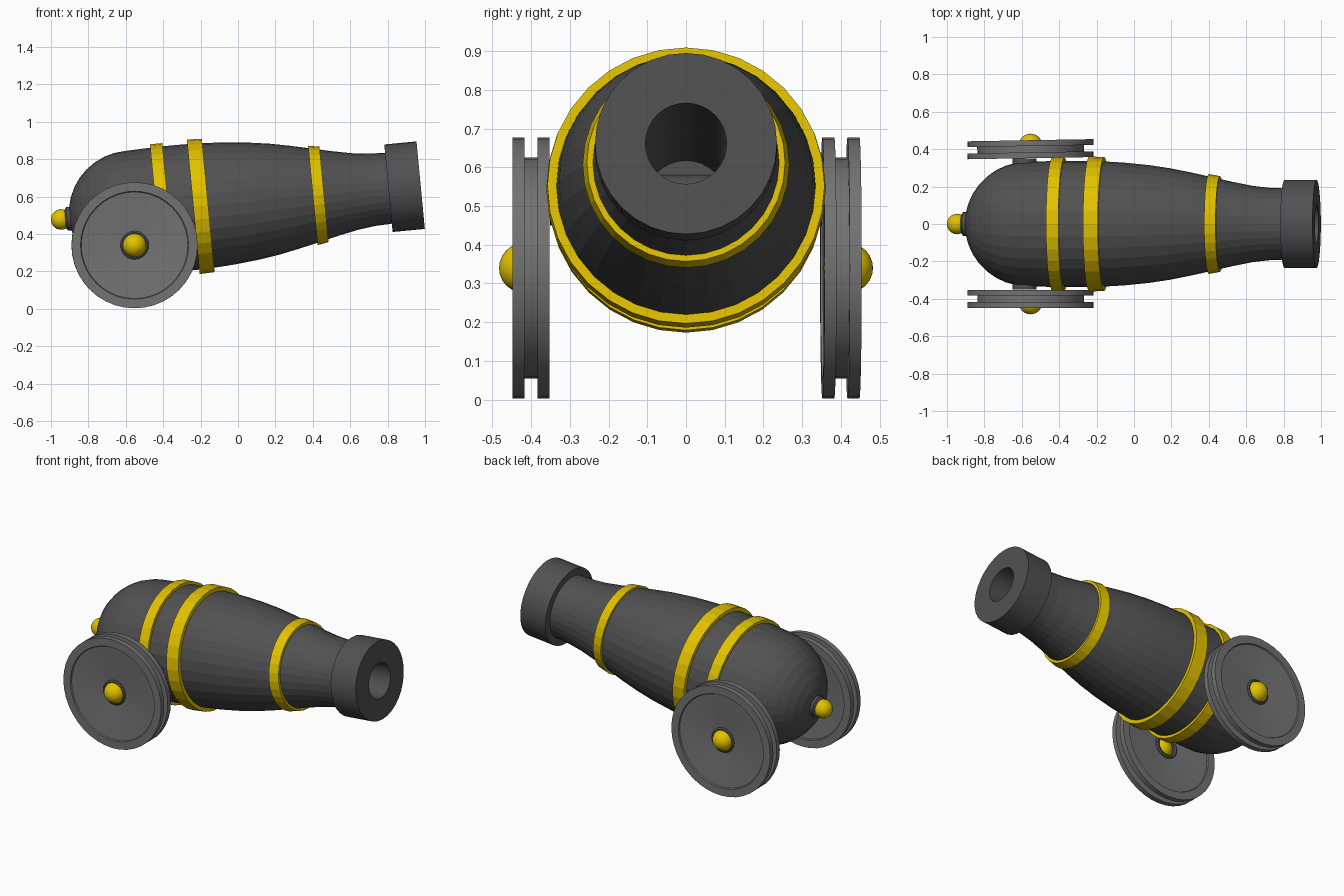
import bpy, bmesh, math
from mathutils import Matrix, Vector

if "Cube" in bpy.data.objects:
    bpy.data.objects.remove(bpy.data.objects["Cube"])


def material(name, rgb):
    m = bpy.data.materials.new(name)
    m.diffuse_color = (*rgb, 1)
    m.use_nodes = True
    m.node_tree.nodes["Principled BSDF"].inputs["Base Color"].default_value = m.diffuse_color
    return m


IRON = material("dark iron", (0.082, 0.082, 0.082))
GREY = material("wheel grey", (0.17, 0.17, 0.17))
GOLD = material("gold", (0.76, 0.54, 0.0))

# Barrel frame: local z runs along the tilted barrel axis towards the muzzle
TILT = math.radians(5.45)
BARREL = Matrix.Translation((0, 0, 0.568)) @ Matrix.Rotation(math.pi / 2 - TILT, 4, 'Y')


def lathe(name, profile, mat, frame, sides=32, closed=False, smooth=None):
    """Spin (radius, height) points around local z."""
    bm = bmesh.new()
    rings = []
    for r, h in profile:
        if r < 1e-6:
            rings.append([bm.verts.new((0, 0, h))])
        else:
            rings.append([bm.verts.new((r * math.cos(a), r * math.sin(a), h))
                          for a in (2 * math.pi * i / sides for i in range(sides))])
    pairs = list(zip(rings, rings[1:]))
    if closed:
        pairs.append((rings[-1], rings[0]))
    for a, b in pairs:
        for i in range(sides):
            j = (i + 1) % sides
            quad = [a[i % len(a)], a[j % len(a)], b[j % len(b)], b[i % len(b)]]
            bm.faces.new(list(dict.fromkeys(quad)))
    bmesh.ops.recalc_face_normals(bm, faces=bm.faces)
    me = bpy.data.meshes.new(name)
    bm.to_mesh(me)
    bm.free()
    me.materials.append(mat)
    ob = bpy.data.objects.new(name, me)
    ob.matrix_world = frame
    bpy.context.collection.objects.link(ob)
    if smooth:
        bpy.ops.object.select_all(action='DESELECT')
        ob.select_set(True)
        bpy.context.view_layer.objects.active = ob
        bpy.ops.object.shade_smooth_by_angle(angle=math.radians(smooth))
    return ob


def ball(name, radius, centre, mat, frame):
    pts = [(radius * math.sin(math.pi * k / 12), centre - radius * math.cos(math.pi * k / 12))
           for k in range(13)]
    return lathe(name, pts, mat, frame, 24, smooth=40)


# Barrel body: round breech, swelling, then taper to the neck
breech = [(0.332 * math.sin(a), -0.575 - 0.332 * math.cos(a))
          for a in (math.pi / 2 * k / 9 for k in range(10))]
body = breech + [(0.338, -0.4), (0.337, -0.2), (0.328, -0.05), (0.315, 0.08), (0.297, 0.2),
                 (0.275, 0.31), (0.25, 0.42), (0.225, 0.53), (0.205, 0.63),
                 (0.194, 0.72), (0.19, 0.82)]
lathe("barrel_body", body, IRON, BARREL, 32)

# Muzzle collar with the bore running back into the barrel
lathe("muzzle_and_bore", [(0.19, 0.808), (0.235, 0.808), (0.235, 0.981), (0.105, 0.981),
                          (0.105, -0.58), (0, -0.58)], IRON, BARREL, 32, smooth=30)

# Gold bands around the barrel: position, half width, rear and front radius
for label, t, w, r0, r1 in (("rear", -0.406, 0.033, 0.355, 0.355),
                            ("middle", -0.2, 0.04, 0.361, 0.358),
                            ("front", 0.432, 0.03, 0.267, 0.256)):
    lathe(label + "_band", [(r0 - 0.04, t - w), (r0, t - w), (r1, t + w), (r1 - 0.04, t + w)],
          GOLD, BARREL, 32, closed=True)

# Breech knob and its collar
lathe("knob_collar", [(0, -0.93), (0.045, -0.93), (0.063, -0.918), (0.063, -0.88), (0, -0.88)],
      IRON, BARREL, 24)
ball("breech_knob", 0.055, -0.95, GOLD, BARREL)

# Short trunnion stubs on both sides of the barrel
lathe("trunnions", [(0, -0.351), (0.065, -0.351), (0.065, 0.351), (0, 0.351)], IRON,
      Matrix.Translation((-0.585, 0, 0.515)) @ Matrix.Rotation(math.pi / 2, 4, 'X'), 24, smooth=30)

# Grooved, dished wheels with open hub collars and gold hub balls
R = 0.337
half = [(0.075, 0.024), (0.285, 0.041), (0.289, 0.048), (R, 0.048), (R, 0.017), (0.285, 0.017)]
wheel = half + [(r, -h) for r, h in reversed(half)]
hub = [(0.055, -0.03), (0.068, -0.034), (0.076, -0.028),
       (0.076, 0.028), (0.068, 0.034), (0.055, 0.03)]
for label, side, yaw in (("right", -1, 0), ("left", 1, 1)):
    frame = (Matrix.Translation((-0.553, side * 0.4, 0.34)) @
             Matrix.Rotation(math.radians(yaw), 4, 'Z') @
             Matrix.Rotation(-side * math.pi / 2, 4, 'X'))
    lathe(label + "_wheel", wheel, GREY, frame, 40, closed=True, smooth=30)
    lathe(label + "_hub_collar", hub, IRON, frame, 24, closed=True)
    ball(label + "_hub_ball", 0.064, 0.019, GOLD, frame)
